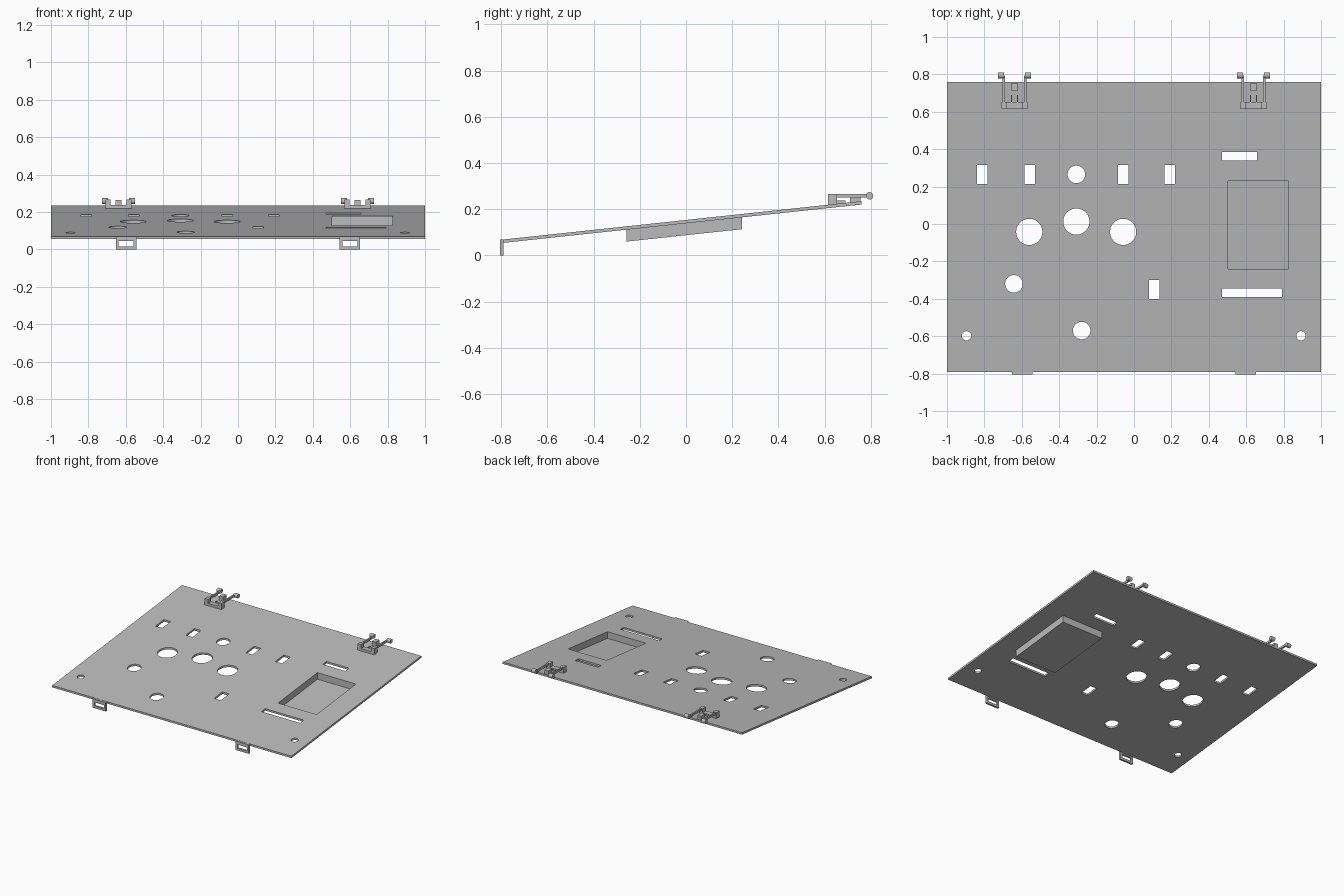
import bpy, bmesh, math
from mathutils import Matrix

if "Cube" in bpy.data.objects:
    bpy.data.objects.remove(bpy.data.objects["Cube"])

SLOPE, LIFT = 0.107, 0.1535      # panel top surface: z = LIFT + SLOPE * y
THICK = 0.0145

grey = bpy.data.materials.new("plain grey")
grey.diffuse_color = (0.5, 0.5, 0.5, 1)
grey.use_nodes = True
grey.node_tree.nodes["Principled BSDF"].inputs["Base Color"].default_value = grey.diffuse_color


def rect(x0, x1, y0, y1):
    return [(x0, y0), (x1, y0), (x1, y1), (x0, y1)]


def circle(x, y, r, n=48):
    return [(x + r * math.cos(2 * math.pi * i / n),
             y + r * math.sin(2 * math.pi * i / n)) for i in range(n)]


def sheet(name, outlines, low, high, place=None):
    """Extrude a filled outline with holes between two heights, then place it."""
    curve = bpy.data.curves.new(name, 'CURVE')
    curve.dimensions, curve.fill_mode = '2D', 'BOTH'
    curve.extrude = (high - low) / 2
    for pts in outlines:
        s = curve.splines.new('POLY')
        s.points.add(len(pts) - 1)
        for p, (x, y) in zip(s.points, pts):
            p.co = (x, y, 0, 1)
        s.use_cyclic_u = True
    temp = bpy.data.objects.new(name + "_outline", curve)
    bpy.context.collection.objects.link(temp)
    bpy.context.view_layer.update()
    mesh = bpy.data.meshes.new_from_object(
        temp.evaluated_get(bpy.context.evaluated_depsgraph_get()))
    bpy.data.objects.remove(temp)
    if place is None:            # shear onto the sloping panel
        place = Matrix.Translation((0, 0, LIFT))
        place[2][1] = SLOPE
    bm = bmesh.new()
    bm.from_mesh(mesh)
    bmesh.ops.remove_doubles(bm, verts=bm.verts, dist=1e-5)
    bm.transform(place @ Matrix.Translation((0, 0, (low + high) / 2)))
    bmesh.ops.recalc_face_normals(bm, faces=bm.faces)
    finish(name, bm, mesh)


def finish(name, bm, mesh=None):
    mesh = mesh or bpy.data.meshes.new(name)
    bm.to_mesh(mesh)
    bm.free()
    mesh.name = name
    mesh.materials.clear()
    mesh.materials.append(grey)
    for p in mesh.polygons:
        p.material_index = 0
        p.use_smooth = False
    obj = bpy.data.objects.new(name, mesh)
    bpy.context.collection.objects.link(obj)
    return obj


def box(bm, x0, x1, y0, y1, z0, z1):
    m = Matrix.Translation(((x0 + x1) / 2, (y0 + y1) / 2, (z0 + z1) / 2))
    m = m @ Matrix.Diagonal((abs(x1 - x0), y1 - y0, z1 - z0, 1))
    bmesh.ops.create_cube(bm, size=1, matrix=m)


# Sloping panel with round holes, slots and pocket opening
pocket = rect(0.503, 0.825, -0.24, 0.23)
rounds = [(-0.308, 0.265, 0.047), (-0.56, -0.042, 0.07), (-0.308, 0.013, 0.07),
          (-0.058, -0.042, 0.07), (-0.642, -0.32, 0.047), (-0.28, -0.57, 0.047),
          (-0.895, -0.598, 0.025), (0.893, -0.598, 0.025)]
holes = [circle(*c) for c in rounds]
holes += [rect(x - 0.028, x + 0.028, y - 0.05, y + 0.05) for x, y in
          [(-0.812, 0.265), (-0.558, 0.265), (-0.058, 0.265), (0.19, 0.265), (0.108, -0.35)]]
holes += [rect(0.47, 0.658, 0.34, 0.385), rect(0.47, 0.792, -0.39, -0.345)]
sheet("panel", [rect(-1, 1, -0.79, 0.76), pocket] + holes, -THICK, 0)

# Recessed pocket: walls and floor
outer = rect(0.49, 0.838, -0.257, 0.242)
sheet("pocket_walls", [outer, pocket], -0.05, -THICK)
sheet("pocket_floor", [outer], -0.066, -0.05)

for side, label in ((-1, "left"), (1, "right")):
    # Hanging front tab with a window, drawn flat and stood upright
    cx = side * 0.598
    upright = Matrix.Translation((0, -0.7975, 0)) @ Matrix.Rotation(math.pi / 2, 4, 'X')
    sheet(label + "_front_tab",
          [rect(cx - 0.055, cx + 0.055, 0, 0.068), rect(cx - 0.04, cx + 0.04, 0.017, 0.044)],
          -0.0075, 0.0075, upright)

    # Rear clip: base, posts, arms and cross pins
    cx = side * 0.639
    bm = bmesh.new()
    box(bm, cx - 0.07, cx + 0.07, 0.615, 0.653, 0.212, 0.238)
    box(bm, cx - 0.016, cx + 0.016, 0.71, 0.755, 0.225, 0.265)
    for s in (-1, 1):
        box(bm, cx + s * 0.042, cx + s * 0.07, 0.615, 0.653, 0.212, 0.267)
        box(bm, cx + s * 0.052, cx + s * 0.063, 0.645, 0.795, 0.25, 0.266)
        box(bm, cx + s * 0.014, cx + s * 0.018, 0.65, 0.69, 0.22, 0.238)
        turn = Matrix.Translation((cx + s * 0.071, 0.795, 0.258)) @ Matrix.Rotation(math.pi / 2, 4, 'Y')
        bmesh.ops.create_cone(bm, cap_ends=True, segments=24, radius1=0.016,
                              radius2=0.016, depth=0.032, matrix=turn)
    finish(label + "_rear_clip", bm)
